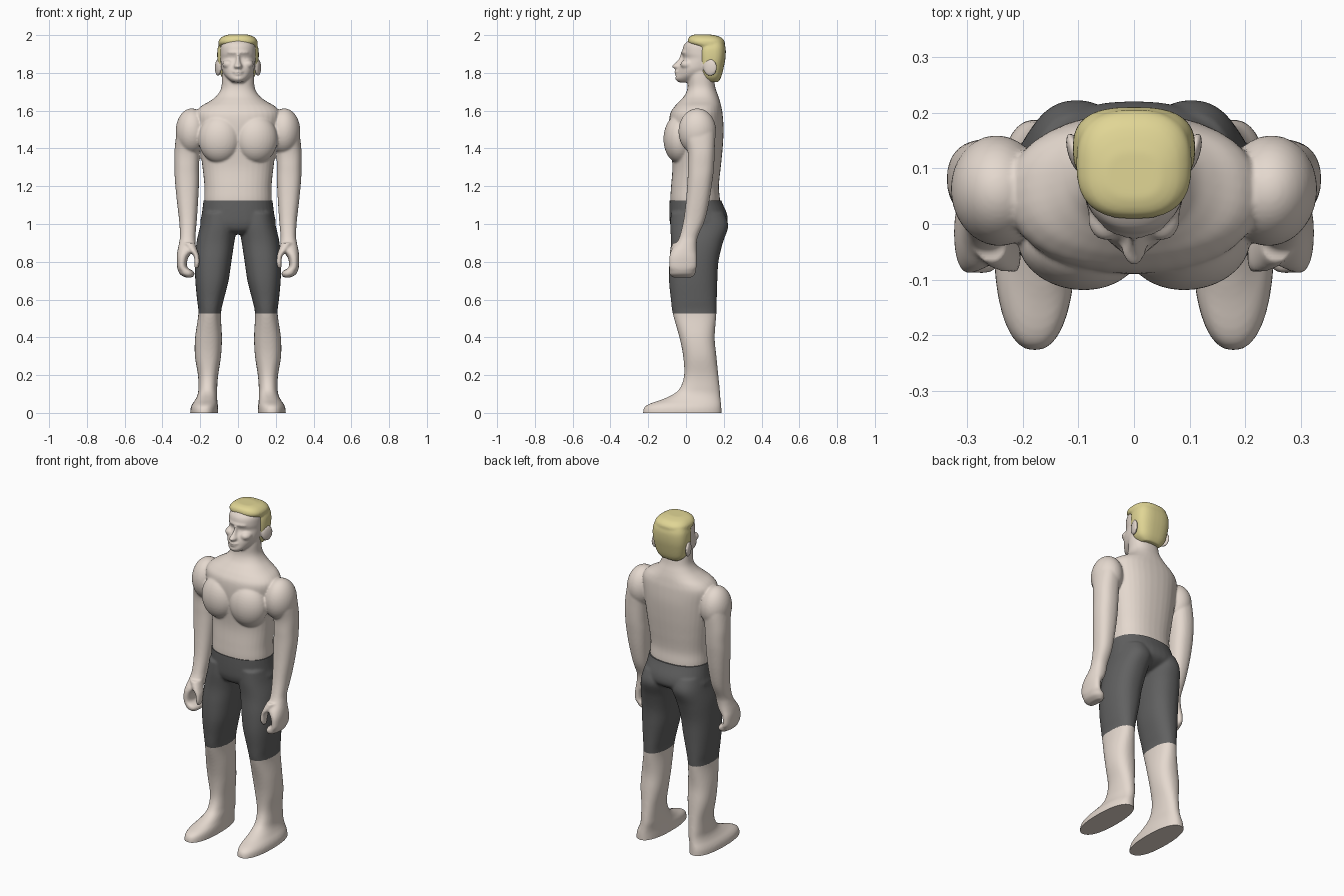
import bpy, bmesh, math
from mathutils import Matrix, Vector


def spline(a, b, c, d, t):
    # Catmull-Rom blend between b and c
    return 0.5 * (2*b + (c-a)*t + (2*a-5*b+4*c-d)*t*t + (3*b-a-3*c+d)*t**3)


def loft(bm, sections, n=2.3, side=1, steps=5, seg=36):
    # stacked super-ellipse rings; section = z, x0, x1, y0, y1
    s = [sections[0]] + list(sections) + [sections[-1]]
    rows = []
    for i in range(1, len(s) - 2):
        for k in range(steps):
            rows.append([spline(*v, k / steps) for v in zip(s[i-1], s[i], s[i+1], s[i+2])])
    rows.append(sections[-1])
    rings = []
    for z, x0, x1, y0, y1 in rows:
        ring = []
        for j in range(seg):
            a = 2 * math.pi * j / seg
            c, d = math.cos(a), math.sin(a)
            x = (x0+x1)/2 + (x1-x0)/2 * math.copysign(abs(c)**(2/n), c)
            y = (y0+y1)/2 + (y1-y0)/2 * math.copysign(abs(d)**(2/n), d)
            ring.append(bm.verts.new((side*x, y, z)))
        rings.append(ring)
    for a, b in zip(rings, rings[1:]):
        for j in range(seg):
            k = (j + 1) % seg
            bm.faces.new((a[j], a[k], b[k], b[j]))
    bm.faces.new(rings[0])
    bm.faces.new(rings[-1])


def wide(bm, sections, n=2.3):
    # loft centred on x = 0; section = z, half width, y0, y1
    loft(bm, [(z, -w, w, y0, y1) for z, w, y0, y1 in sections], n)


def ball(bm, centre, radii, tilt=0):
    m = Matrix.Translation(centre) @ Matrix.Rotation(tilt, 4, 'Z') @ Matrix.Diagonal((*radii, 1))
    bmesh.ops.create_uvsphere(bm, u_segments=32, v_segments=20, radius=1, matrix=m)


def finish(name, bm, color, voxel, smooth, low=None, high=None):
    # fuse overlapping volumes, soften, then trim flat at the given heights
    bmesh.ops.recalc_face_normals(bm, faces=bm.faces)
    me = bpy.data.meshes.new(name)
    bm.to_mesh(me)
    bm.free()
    ob = bpy.data.objects.new(name, me)
    bpy.context.collection.objects.link(ob)
    bpy.context.view_layer.objects.active = ob
    ob.select_set(True)
    r = ob.modifiers.new("fuse", 'REMESH')
    r.mode, r.voxel_size = 'VOXEL', voxel
    s = ob.modifiers.new("soften", 'SMOOTH')
    s.factor, s.iterations = 0.5, smooth
    for m in ("fuse", "soften"):
        bpy.ops.object.modifier_apply(modifier=m)
    bm = bmesh.new()
    bm.from_mesh(ob.data)
    for h, d in ((low, -1), (high, 1)):
        if h is not None:
            geom = bm.verts[:] + bm.edges[:] + bm.faces[:]
            cut = bmesh.ops.bisect_plane(bm, geom=geom, plane_co=(0, 0, h),
                                         plane_no=(0, 0, d), clear_outer=True)
            edges = [e for e in cut['geom_cut'] if isinstance(e, bmesh.types.BMEdge)]
            bmesh.ops.edgeloop_fill(bm, edges=edges)
    bmesh.ops.recalc_face_normals(bm, faces=bm.faces)
    bm.to_mesh(ob.data)
    bm.free()
    mat = bpy.data.materials.get(color[0]) or bpy.data.materials.new(color[0])
    mat.diffuse_color = (*color[1], 1)
    ob.data.materials.clear()
    ob.data.materials.append(mat)
    bpy.ops.object.shade_smooth_by_angle(angle=math.radians(50))
    ob.select_set(False)


SKIN = ("skin", (0.78, 0.69, 0.62))
CLOTH = ("cloth", (0.12, 0.12, 0.12))
BLOND = ("blond", (0.75, 0.67, 0.30))

# torso and neck
bm = bmesh.new()
wide(bm, [(1.06, .172, -.075, .175), (1.125, .179, -.083, .18), (1.2, .178, -.079, .174),
          (1.3, .188, -.072, .184), (1.4, .202, -.08, .194), (1.5, .215, -.09, .199),
          (1.58, .225, -.085, .194), (1.62, .2, -.062, .187), (1.65, .15, -.035, .18),
          (1.68, .112, -.008, .17), (1.72, .089, .008, .156), (1.78, .085, .01, .146),
          (1.85, .08, .02, .14)])

# chest, arms, shoulders and hands on both sides
arm = [(1.56, .19, .30, .0, .13), (1.5, .19, .322, -.02, .152), (1.39, .202, .336, .008, .152),
       (1.3, .206, .336, .01, .148), (1.23, .206, .334, .008, .14), (1.125, .211, .324, 0, .124),
       (1.02, .218, .312, -.013, .1), (.94, .225, .307, -.032, .065), (.9, .225, .312, -.05, .057),
       (.86, .235, .32, -.078, .056), (.825, .262, .324, -.088, .056), (.785, .271, .323, -.089, .056),
       (.765, .262, .321, -.089, .055), (.75, .236, .316, -.089, .052), (.733, .23, .306, -.087, .047),
       (.717, .242, .28, -.07, .03)]
thumb = [(.9, .228, .29, -.07, .02), (.86, .215, .262, -.085, -.005), (.83, .206, .235, -.087, -.025),
         (.79, .205, .23, -.087, -.035), (.765, .213, .23, -.075, -.045)]
for s in (1, -1):
    loft(bm, arm, side=s)
    loft(bm, thumb, side=s)
    ball(bm, (s*.245, .06, 1.49), (.085, .1, .122), -s*.1)
    ball(bm, (s*.098, -.035, 1.45), (.112, .084, .128), s*.12)
    # ears
    ball(bm, (s*.106, .128, 1.828), (.013, .038, .046), -s*.3)
    # cheekbones
    ball(bm, (s*.05, .01, 1.845), (.033, .04, .026))

# head
wide(bm, [(1.75, .03, -.04, .05), (1.768, .052, -.057, .1), (1.79, .073, -.05, .14),
          (1.82, .087, -.043, .165), (1.85, .091, -.03, .18), (1.877, .093, -.014, .187),
          (1.905, .094, -.02, .187), (1.95, .089, -.01, .18), (1.982, .06, .03, .14)], 2.1)
# brow, nose and lips
ball(bm, (0, .01, 1.908), (.062, .036, .016))
wide(bm, [(1.905, .012, -.028, .03), (1.88, .011, -.036, .03), (1.855, .015, -.055, .02),
          (1.835, .024, -.075, .01), (1.82, .018, -.058, 0)], 2)
ball(bm, (0, -.03, 1.806), (.034, .032, .008))
ball(bm, (0, -.028, 1.792), (.03, .032, .008))
finish("body", bm, SKIN, .006, 6)

# hair: top slab and back of the head
bm = bmesh.new()
wide(bm, [(1.935, .1, .06, .2), (1.955, .104, .015, .206), (1.975, .1, .01, .2),
          (1.993, .08, .02, .175), (2.003, .05, .045, .13)], 2.6)
wide(bm, [(1.752, .06, .105, .172), (1.78, .088, .08, .187), (1.83, .103, .066, .2),
          (1.88, .11, .062, .209), (1.93, .108, .062, .21), (1.965, .095, .08, .2)], 2.7)
finish("hair", bm, BLOND, .006, 4)

# legs run from hip to sole; the shorts and the bare legs share their shape
leg = [(1.06, .01, .185, -.08, .2), (.99, .006, .2, -.083, .224), (.9, .02, .22, -.08, .195),
       (.8, .035, .228, -.088, .172), (.7, .05, .226, -.09, .166), (.6, .075, .217, -.08, .163),
       (.525, .09, .21, -.07, .161), (.4, .085, .227, -.035, .152), (.3, .09, .228, -.015, .161),
       (.2, .105, .212, -.01, .171), (.135, .11, .21, -.03, .178), (.1, .11, .213, -.065, .181),
       (.07, .11, .226, -.13, .183), (.045, .107, .243, -.2, .186), (.02, .105, .252, -.225, .188),
       (-.03, .105, .253, -.228, .189)]

bm = bmesh.new()
wide(bm, [(1.18, .178, -.083, .178), (1.125, .183, -.087, .187), (1.05, .192, -.088, .218),
          (1.0, .198, -.084, .215), (.965, .14, -.068, .165), (.945, .06, -.03, .1)])
for s in (1, -1):
    loft(bm, leg[:9], side=s)
finish("shorts", bm, CLOTH, .007, 6, .525, 1.125)

for s, name in ((1, "left_leg"), (-1, "right_leg")):
    bm = bmesh.new()
    loft(bm, leg[4:], side=s)
    finish(name, bm, SKIN, .007, 5, 0, .527)
